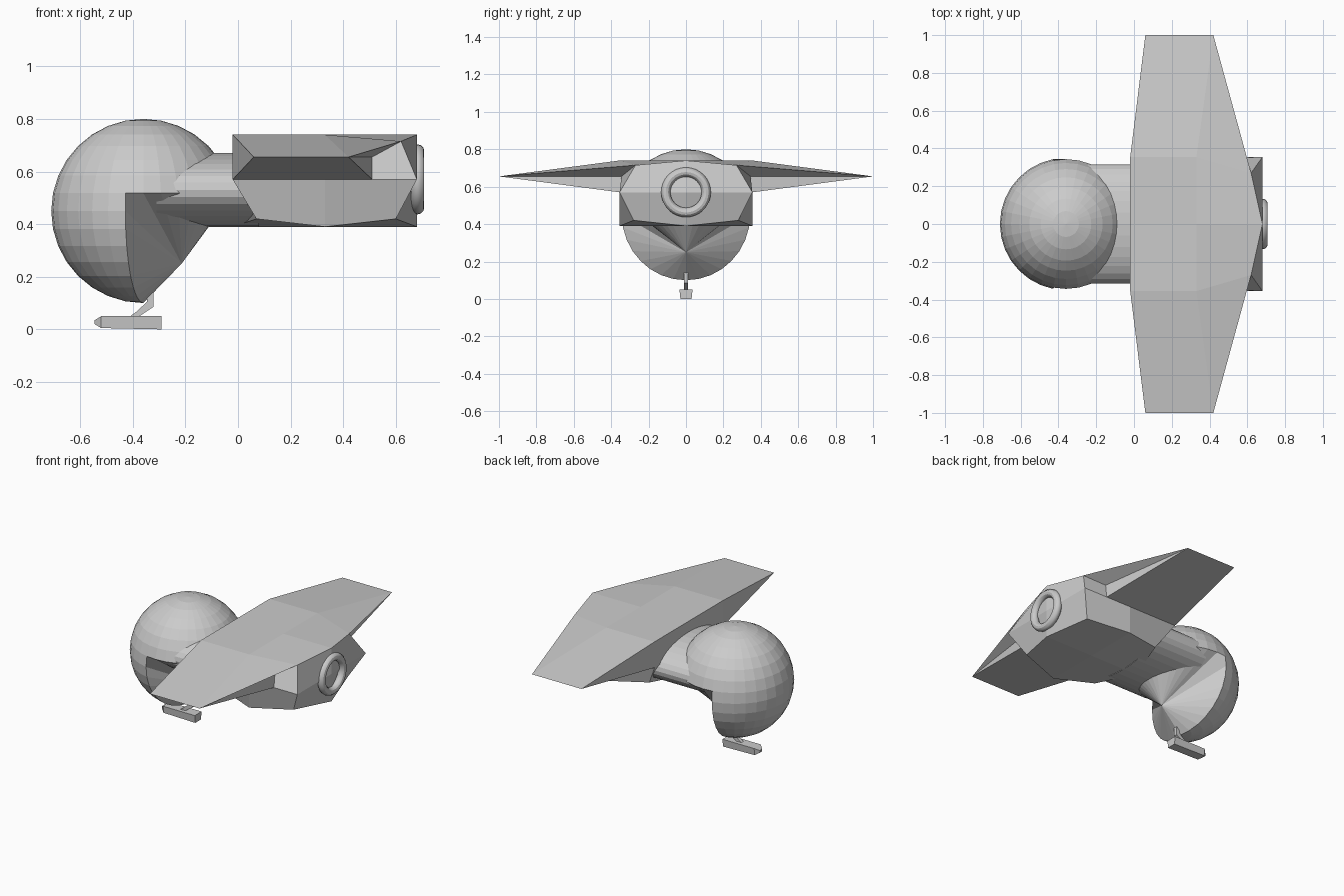
import bpy, bmesh, math
from mathutils import Vector, Matrix

if "Cube" in bpy.data.objects:
    bpy.data.objects.remove(bpy.data.objects["Cube"])


def finish(bm, name):
    bmesh.ops.recalc_face_normals(bm, faces=bm.faces)
    me = bpy.data.meshes.new(name)
    bm.to_mesh(me)
    bm.free()
    ob = bpy.data.objects.new(name, me)
    bpy.context.collection.objects.link(ob)
    return ob


def from_lists(name, verts, faces):
    bm = bmesh.new()
    vs = [bm.verts.new(v) for v in verts]
    for f in faces:
        bm.faces.new([vs[i] for i in f])
    return finish(bm, name)


def prism(name, sections):
    """Closed loft through four-cornered sections: (x, half_top, half_bottom, z_low, z_high)."""
    verts, faces = [], []
    for x, t, b, lo, hi in sections:
        verts += [(x, -b, lo), (x, b, lo), (x, t, hi), (x, -t, hi)]
    for s in range(len(sections) - 1):
        for k in range(4):
            a, c = s * 4 + k, s * 4 + (k + 1) % 4
            faces.append((a, c, c + 4, a + 4))
    n = len(verts)
    faces += [(3, 2, 1, 0), (n - 4, n - 3, n - 2, n - 1)]
    return from_lists(name, verts, faces)


# Ball-shaped head: the lower rear vertices are drawn in to one point
bm = bmesh.new()
R = 0.35
bmesh.ops.create_uvsphere(bm, u_segments=32, v_segments=16, radius=R)
pull = [v for v in bm.verts if -R + 0.001 < v.co.z < 0.03
        and abs(math.degrees(math.atan2(v.co.y, v.co.x))) < 92]
apex = sum((v.co for v in pull), Vector()) / len(pull)
bmesh.ops.pointmerge(bm, verts=pull, merge_co=apex)
bmesh.ops.translate(bm, verts=bm.verts, vec=(-0.36, 0, 0.45))
finish(bm, "head")

# Oval neck joining head and hull
bm = bmesh.new()
bmesh.ops.create_cone(bm, cap_ends=True, segments=32, radius1=1, radius2=1, depth=0.39,
                      matrix=Matrix.Rotation(math.pi / 2, 4, 'Y'))
for v in bm.verts:
    v.co = Vector((v.co.x - 0.115, v.co.y * 0.316, v.co.z * 0.14 + 0.53))
finish(bm, "neck")

# Hull with wing, one half mirrored across y
verts = [(-.02, 0, .74), (.33, 0, .74), (.68, 0, .74),
         (-.02, .355, .74), (.33, .355, .74), (.62, .27, .715),
         (.06, 1, .655), (.42, 1, .655),
         (-.02, .355, .57), (.51, .355, .57), (.51, .345, .655), (.68, .355, .57),
         (.68, 0, .57), (-.02, 0, .57),
         (-.02, 0, .39), (.33, 0, .39), (.68, 0, .39),
         (.07, .28, .42), (.33, .355, .39), (.60, .28, .42), (.33, .355, .57)]
faces = [(0, 1, 4, 3), (1, 2, 5, 4), (3, 4, 7, 6), (4, 5, 7),
         (3, 6, 8), (6, 7, 9, 20, 8), (7, 10, 9), (7, 5, 10), (10, 5, 11, 9),
         (2, 12, 11, 5), (12, 16, 19, 11), (8, 20, 18, 17), (20, 9, 11, 19, 18),
         (17, 18, 15, 14), (18, 19, 16, 15), (13, 14, 17, 8), (0, 13, 8, 3)]
hull = from_lists("hull_and_wings", verts, faces)
m = hull.modifiers.new("mirror", 'MIRROR')
m.use_axis = (False, True, False)

# Engine ring on the rear face
bpy.ops.mesh.primitive_torus_add(major_radius=0.108, minor_radius=0.025, major_segments=32,
                                 minor_segments=12, location=(0.683, 0, 0.57),
                                 rotation=(0, math.pi / 2, 0))
ring = bpy.context.object
ring.name = "engine_ring"
bpy.ops.object.shade_smooth_by_angle()

# Chin gun: tapered barrel box
prism("chin_gun", [(-.545, .012, .012, .02, .035), (-.52, .035, .03, .005, .05),
                   (-.29, .035, .03, .0, .05)])

# Bent arm holding the gun: cross-sections swept along the side outline
prism("gun_arm_lower", [(-.41, .011, .011, .03, .05), (-.39, .011, .011, .04, .064),
                        (-.345, .011, .011, .07, .105), (-.322, .011, .011, .085, .13)])
prism("gun_arm_upper", [(-.345, .011, .011, .08, .14), (-.322, .011, .011, .09, .14)])
